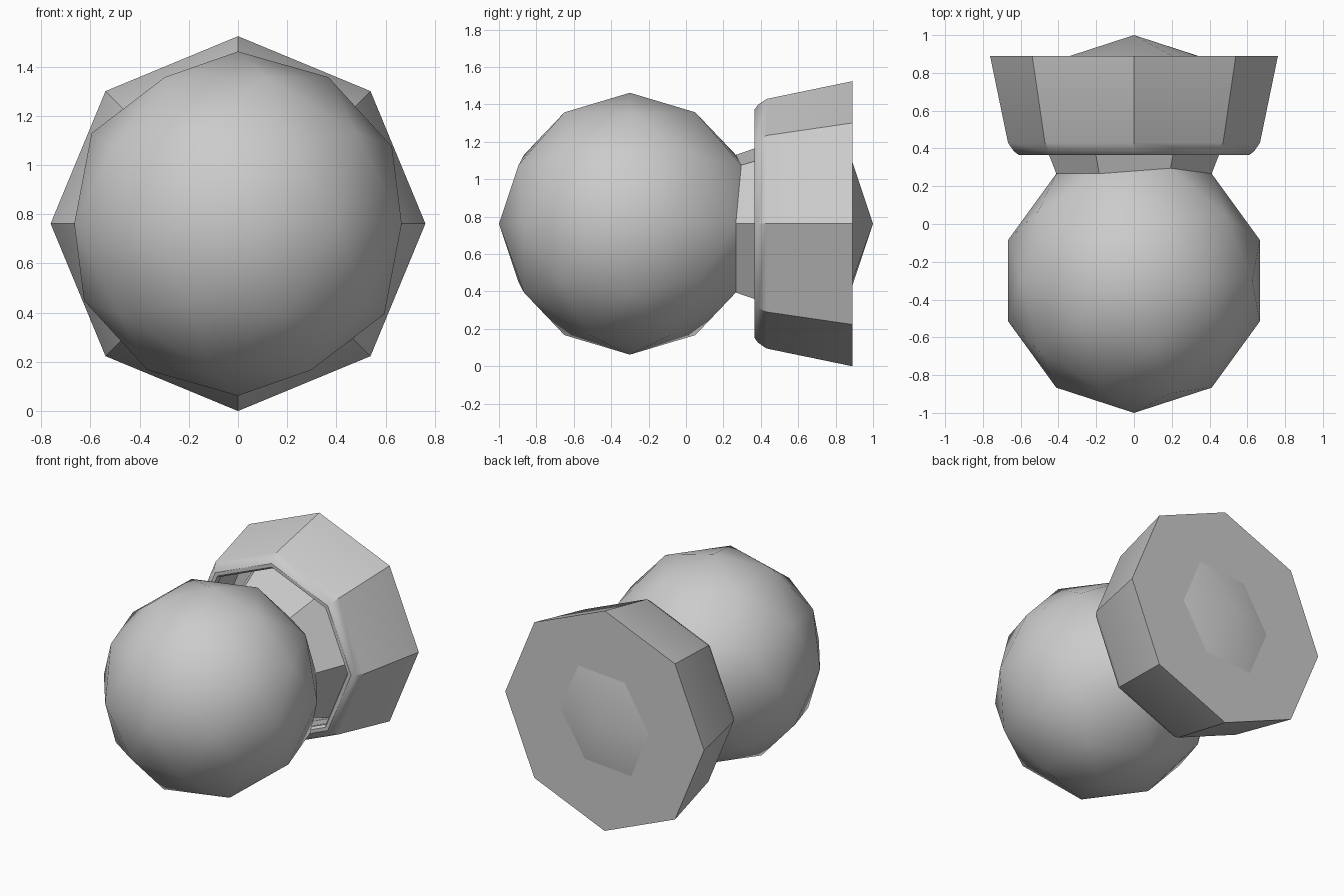
import bpy, bmesh, math
from mathutils import Vector

if "Cube" in bpy.data.objects:
    bpy.data.objects.remove(bpy.data.objects["Cube"])

CZ = 0.762  # height of the shared axis


def finish(bm, name, angle):
    bmesh.ops.recalc_face_normals(bm, faces=bm.faces)
    mesh = bpy.data.meshes.new(name)
    bm.to_mesh(mesh)
    bm.free()
    obj = bpy.data.objects.new(name, mesh)
    bpy.context.collection.objects.link(obj)
    bpy.ops.object.select_all(action='DESELECT')
    obj.select_set(True)
    bpy.context.view_layer.objects.active = obj
    bpy.ops.object.shade_smooth_by_angle(angle=math.radians(angle))
    return obj


# Low-poly ball; the six faces around its back vertex are pulled out as a flared neck
bm = bmesh.new()
bmesh.ops.create_icosphere(bm, subdivisions=2, radius=0.7)
bmesh.ops.translate(bm, verts=bm.verts, vec=(0, -0.3, CZ))
tip = max(bm.verts, key=lambda v: v.co.y)
cap = list(tip.link_faces)
res = bmesh.ops.extrude_face_region(bm, geom=cap)
old = [f for f in cap if f.is_valid]
if old:
    bmesh.ops.delete(bm, geom=old, context='FACES')
apex_old, apex_new = Vector((0, 0.4, CZ)), Vector((0, 1.0, CZ))
for v in res['geom']:
    if isinstance(v, bmesh.types.BMVert) and v.is_valid:
        v.co = apex_new + (v.co - apex_old) * 1.5
finish(bm, "ball_and_neck", 30)

# Eight-sided tapered cup with rounded rim, closed at the back: (radius, y) profile
profile = [(0, 0.89), (0.762, 0.89), (0.667, 0.43), (0.636, 0.385), (0.61, 0.366),
           (0.585, 0.366), (0.57, 0.385), (0.575, 0.43), (0.65, 0.8), (0, 0.8)]
bm = bmesh.new()
verts = [bm.verts.new((r, y, CZ)) for r, y in profile]
edges = [bm.edges.new(pair) for pair in zip(verts, verts[1:])]
bmesh.ops.spin(bm, geom=verts + edges, cent=(0, 0, CZ), axis=(0, 1, 0),
               angle=math.tau, steps=8)
bmesh.ops.remove_doubles(bm, verts=bm.verts, dist=0.0005)
finish(bm, "octagonal_base", 35)
